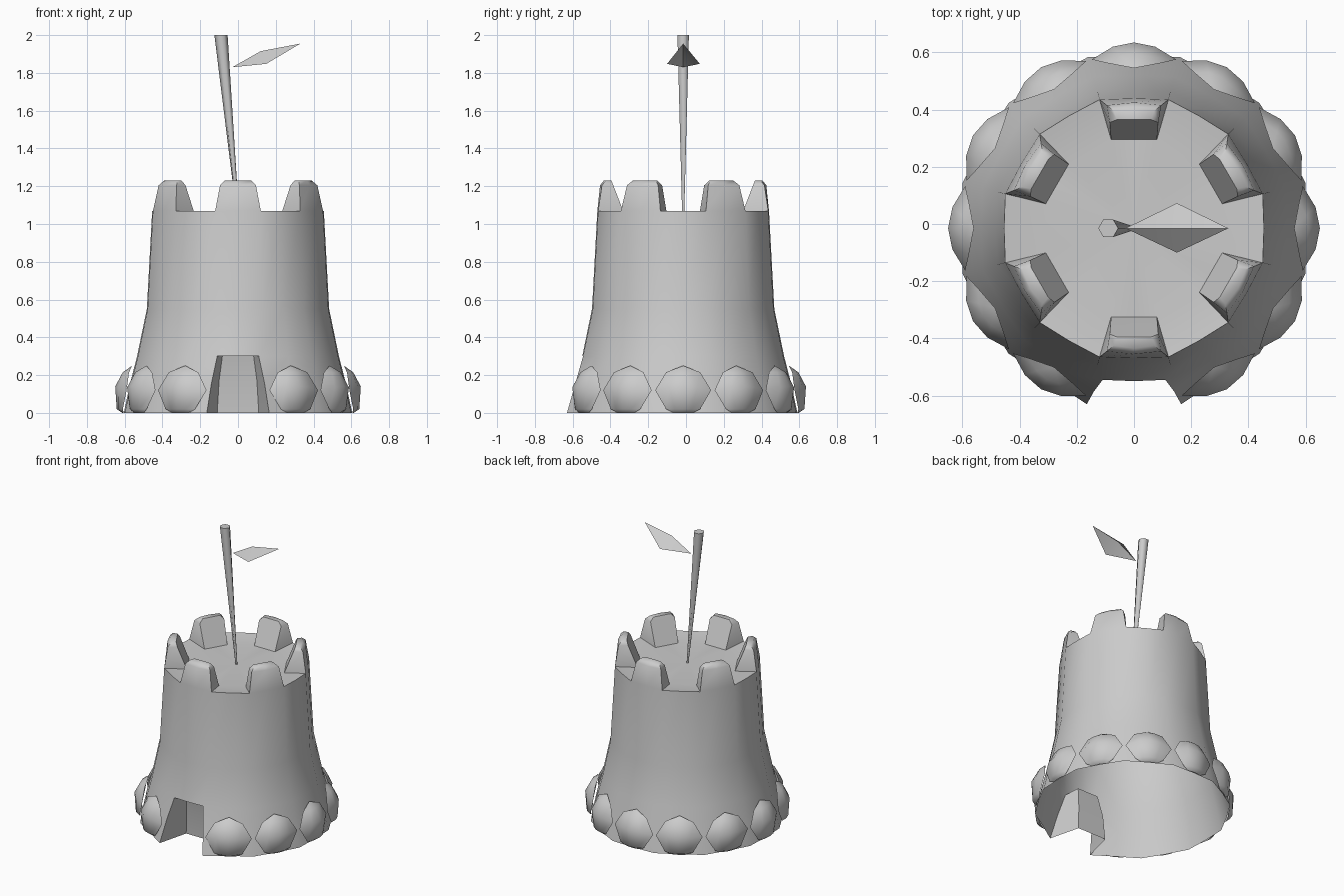
import bpy, bmesh, math
from mathutils import Vector

if "Cube" in bpy.data.objects:
    bpy.data.objects.remove(bpy.data.objects["Cube"])

CY = -0.015  # tower axis offset


def polar(r, deg, z, u=0.0):
    """Point at radius r along a direction, shifted sideways by u."""
    a = math.radians(deg)
    return Vector((r * math.cos(a) - u * math.sin(a), r * math.sin(a) + u * math.cos(a), z))


def finish(bm, name, angle=50, recalc=True):
    if recalc:
        bmesh.ops.recalc_face_normals(bm, faces=bm.faces[:])
    me = bpy.data.meshes.new(name)
    bm.to_mesh(me)
    bm.free()
    ob = bpy.data.objects.new(name, me)
    ob.location.y = CY
    bpy.context.collection.objects.link(ob)
    bpy.ops.object.select_all(action='DESELECT')
    ob.select_set(True)
    bpy.context.view_layer.objects.active = ob
    bpy.ops.object.shade_smooth_by_angle(angle=math.radians(angle))
    return ob


# Tower wall: 24 columns, open underneath, doorway at the front column
bm = bmesh.new()
N, DOOR = 24, 18
profile = [(0, .62), (.16, .585), (.3, .548), (.55, .495), (1.07, .466)]
rings = []
for z, r in profile:
    rings.append([bm.verts.new(polar(r * (1 if i % 2 else .975), 15 * i, z)) for i in range(N)])
for s in (-1, 1):  # shape the door jambs
    for k, (x, y) in enumerate([(.165, -.615), (.14, -.57), (.11, -.53)]):
        rings[k][DOOR + s].co.xy = (s * x, y)
for k in range(len(rings) - 1):
    for i in range(N):
        j = (i + 1) % N
        if k < 2 and DOOR in (i, j):
            continue
        bm.faces.new((rings[k][i], rings[k][j], rings[k + 1][j], rings[k + 1][i]))
for k in (0, 1):
    bm.verts.remove(rings[k][DOOR])

# Door alcove: sides, back and sloping ceiling
back = [[bm.verts.new((s * x, y, z)) for s in (-1, 1)]
        for x, y, z in [(.11, -.40, 0), (.10, -.41, .17), (.08, -.44, .32)]]
for k in (0, 1):
    bm.faces.new((back[k][0], back[k][1], back[k + 1][1], back[k + 1][0]))
    for n, s in enumerate((-1, 1)):
        bm.faces.new((rings[k][DOOR + s], back[k][n], back[k + 1][n], rings[k + 1][DOOR + s]))
bm.faces.new((rings[2][DOOR - 1], rings[2][DOOR], rings[2][DOOR + 1], back[2][1], back[2][0]))

# Six battlements lofted upwards from the rim
top = rings[-1]
inner = {}
merlons = [2 + 4 * k for k in range(6)]
for c in merlons:
    deg = 15 * c
    inner[c] = [bm.verts.new(polar(.31, deg, 1.05, u)) for u in (.08, 0, -.08)]
    loop = [top[c - 1], top[c], top[(c + 1) % N]] + inner[c]
    for z, ro, uo, ri, ui in [(1.205, .43, .095, .37, .085), (1.23, .41, .07, .38, .06)]:
        pts = [(ro, -uo), (ro + .01, 0), (ro, uo), (ri, ui), (ri, 0), (ri, -ui)]
        new = [bm.verts.new(polar(r, deg, z, u)) for r, u in pts]
        for a in range(6):
            b = (a + 1) % 6
            bm.faces.new((loop[a], loop[b], new[b], new[a]))
        loop = new
    bm.faces.new(loop)

# Gap ledges and roof floor
centre = bm.verts.new((0, 0, 1.06))
for c in merlons:
    d = (c + 4) % N
    p, q = inner[c], inner[d]
    bm.faces.new((top[c + 1], top[(c + 2) % N], top[(c + 3) % N], q[2], p[0]))
    for a, b in ((p[2], p[1]), (p[1], p[0]), (p[0], q[2])):
        bm.faces.new((a, b, centre))
finish(bm, "tower")

# Shells around the base, every 30 degrees except at the door
rim = [(.605, 0), (.61, .02), (.59, .12), (.577, .215), (.56, .25)]
half_rim = [.05, .09, .148, .09, 0]
dome = [(.612, 0), (.642, .02), (.65, .14), (.61, .215), (.56, .25)]
for n in range(12):
    deg = 30 * n
    if deg == 270:
        continue
    bm = bmesh.new()
    rows = []
    for (r, z), w, (rd, zd) in zip(rim, half_rim, dome):
        row = []
        for t in (-1, -.5, 0, .5, 1):
            f = 1 - t * t
            row.append(bm.verts.new(polar(r + (rd - r) * f, deg, z + (zd - z) * f, t * w)))
        rows.append(row)
    for lo, hi in zip(rows, rows[1:]):
        for a in range(4):
            bm.faces.new((lo[a], lo[a + 1], hi[a + 1], hi[a]))
    bmesh.ops.remove_doubles(bm, verts=bm.verts[:], dist=.0005)
    finish(bm, f"shell_{n}", 60, recalc=False)

# Leaning flag pole, thin at the foot
bm = bmesh.new()
foot, tip = Vector((0, 0, 1.04)), Vector((-.09, 0, 2.0))
ends = [[bm.verts.new(p + Vector((r * math.cos(a), r * math.sin(a), 0)))
         for a in [math.tau * i / 6 for i in range(6)]] for p, r in ((foot, .006), (tip, .035))]
for i in range(6):
    j = (i + 1) % 6
    bm.faces.new((ends[0][i], ends[0][j], ends[1][j], ends[1][i]))
bm.faces.new(ends[1])
bm.faces.new(ends[0][::-1])
finish(bm, "flag_pole", 65)

# Leaf flag folded along its ridge
bm = bmesh.new()
stem, ridge, point, left, right = [bm.verts.new(v) for v in (
    (-.03, 0, 1.83), (.12, 0, 1.915), (.33, 0, 1.955), (.15, .088, 1.848), (.15, -.085, 1.848))]
for tri in ((stem, ridge, left), (ridge, point, left), (stem, right, ridge), (right, point, ridge)):
    bm.faces.new(tri)
bm.normal_update()
for f in bm.faces:
    if f.normal.z < 0:
        f.normal_flip()
finish(bm, "leaf_flag", 20, recalc=False)
